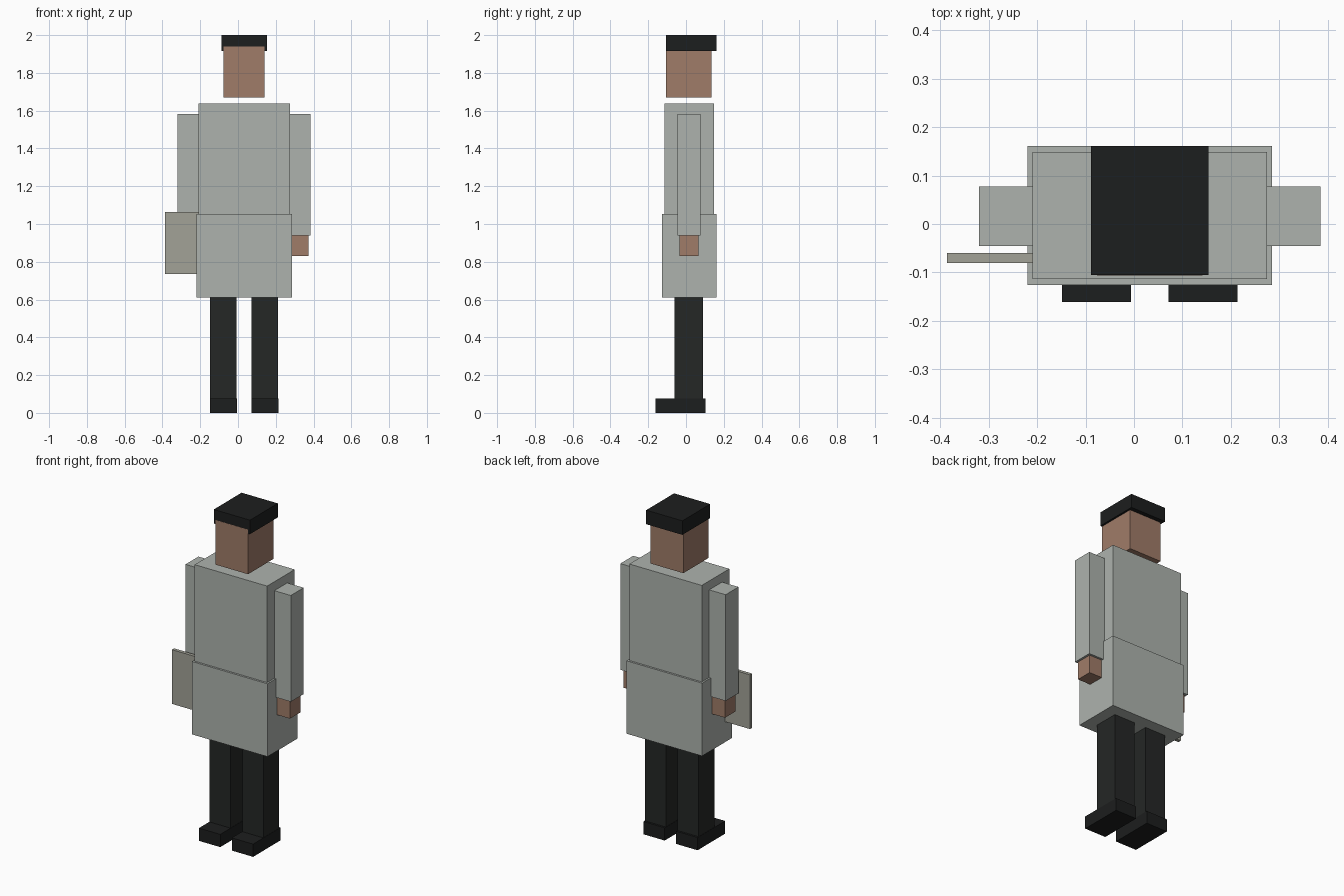
import bpy

if "Cube" in bpy.data.objects:
    bpy.data.objects.remove(bpy.data.objects["Cube"])

CX = 0.0325  # body centre line (the held board shifts the figure sideways)


def material(name, rgb):
    m = bpy.data.materials.new(name)
    m.diffuse_color = (*rgb, 1)
    m.use_nodes = True
    m.node_tree.nodes["Principled BSDF"].inputs["Base Color"].default_value = m.diffuse_color
    return m


COAT = material("coat_grey", (0.42, 0.45, 0.42))
SKIN = material("skin", (0.35, 0.20, 0.14))
TROUSER = material("trouser_black", (0.018, 0.020, 0.019))
BLACK = material("hair_black", (0.012, 0.013, 0.013))
CARD = material("card", (0.36, 0.36, 0.31))


def box(name, x, y, z, mat):
    """Box spanning the given (min, max) ranges."""
    bpy.ops.mesh.primitive_cube_add(size=1, location=[sum(r) / 2 for r in (x, y, z)])
    ob = bpy.context.object
    ob.name = name
    ob.scale = [r[1] - r[0] for r in (x, y, z)]
    bpy.ops.object.transform_apply(location=False, rotation=False, scale=True)
    ob.data.materials.append(mat)
    return ob


def centred(name, half, y, z, mat, offset=0.0):
    return box(name, (CX + offset - half, CX + offset + half), y, z, mat)


# Head and hair, floating just above the coat
centred("head", 0.109, (-0.106, 0.135), (1.67, 1.94), SKIN)
centred("hair", 0.121, (-0.105, 0.161), (1.915, 2.0), BLACK)

# Coat
centred("coat_upper", 0.2425, (-0.114, 0.149), (1.0, 1.637), COAT)
centred("coat_skirt", 0.253, (-0.126, 0.161), (0.612, 1.053), COAT)

# Paired limbs
for side, s in (("left", -1), ("right", 1)):
    centred(side + "_arm", 0.06, (-0.045, 0.078), (0.94, 1.583), COAT, s * 0.2925)
    centred(side + "_hand", 0.047, (-0.034, 0.065), (0.83, 0.95), SKIN, s * 0.2925)
    centred(side + "_leg", 0.07, (-0.062, 0.09), (0.04, 0.68), TROUSER, s * 0.11)
    centred(side + "_shoe", 0.0715, (-0.161, 0.102), (0.0, 0.077), BLACK, s * 0.11)

# Flat board held in the left-side hand
box("held_board", (-0.386, -0.14), (-0.081, -0.06), (0.735, 1.063), CARD)
